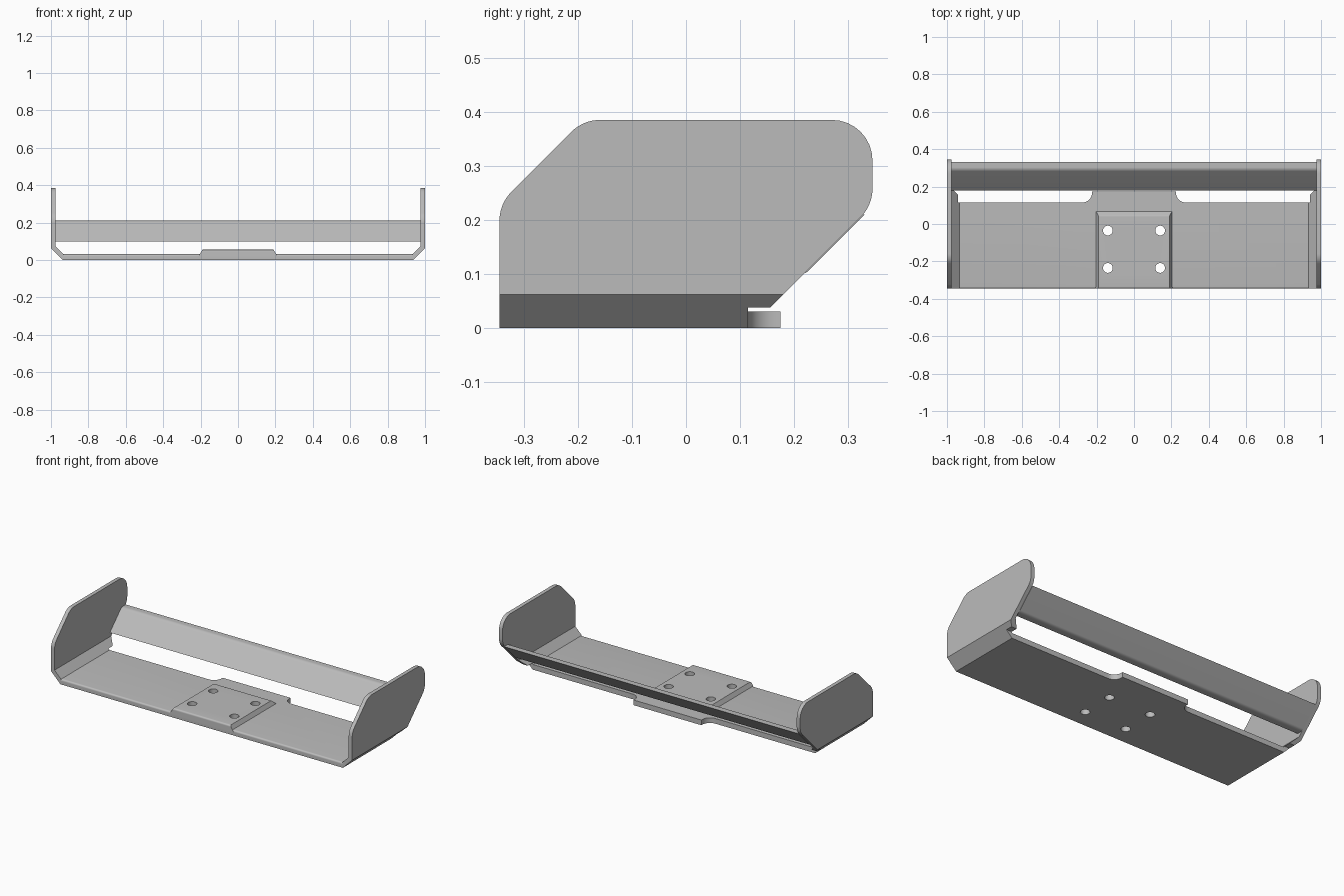
import bpy, bmesh, math
from mathutils import Vector

if "Cube" in bpy.data.objects:
    bpy.data.objects.remove(bpy.data.objects["Cube"])

grey = bpy.data.materials.new("plain grey")
grey.diffuse_color = (0.5, 0.5, 0.5, 1)
grey.use_nodes = True
grey.node_tree.nodes["Principled BSDF"].inputs["Base Color"].default_value = grey.diffuse_color


def rounded(corners, steps=8):
    """Corners are (a, b) or (a, b, radius); radiused ones become arcs."""
    out, n = [], len(corners)
    for i, c in enumerate(corners):
        p = Vector(c[:2])
        if len(c) == 2:
            out.append(p)
            continue
        u = (Vector(corners[i - 1][:2]) - p).normalized()
        v = (Vector(corners[(i + 1) % n][:2]) - p).normalized()
        half = u.angle(v) / 2
        t = c[2] / math.tan(half)
        centre = p + (u + v).normalized() * c[2] / math.sin(half)
        r0, r1 = p + u * t - centre, p + v * t - centre
        sweep = r0.angle(r1)
        for k in range(steps + 1):
            s = k / steps
            d = (r0 * math.sin((1 - s) * sweep) + r1 * math.sin(s * sweep)) / math.sin(sweep)
            out.append(centre + d)
    return out


def prism(name, pts, axis, lo, hi):
    """Extrude a 2D outline along one axis."""
    place = {"x": lambda p, h: (h, p[0], p[1]),
             "y": lambda p, h: (p[0], h, p[1]),
             "z": lambda p, h: (p[0], p[1], h)}[axis]
    bm = bmesh.new()
    a = [bm.verts.new(place(p, lo)) for p in pts]
    b = [bm.verts.new(place(p, hi)) for p in pts]
    bm.faces.new(a)
    bm.faces.new(b)
    for i in range(len(pts)):
        j = (i + 1) % len(pts)
        bm.faces.new((a[i], a[j], b[j], b[i]))
    bmesh.ops.recalc_face_normals(bm, faces=bm.faces)
    mesh = bpy.data.meshes.new(name)
    bm.to_mesh(mesh)
    bm.free()
    mesh.materials.append(grey)
    ob = bpy.data.objects.new(name, mesh)
    bpy.context.collection.objects.link(ob)
    return ob


def combine(target, tool, operation):
    mod = target.modifiers.new(operation, 'BOOLEAN')
    mod.operation, mod.solver, mod.object = operation, 'EXACT', tool
    bpy.context.view_layer.objects.active = target
    bpy.ops.object.modifier_apply(modifier=mod.name)
    bpy.data.objects.remove(tool)


def smooth(ob):
    bpy.ops.object.select_all(action='DESELECT')
    ob.select_set(True)
    bpy.context.view_layer.objects.active = ob
    bpy.ops.object.shade_smooth_by_angle(angle=math.radians(25))


# Tray: folded channel section trimmed to the end plate outline
half = [(0.938, 0), (1, 0.062), (1, 0.42), (0.977, 0.42), (0.977, 0.074), (0.934, 0.031)]
section = half + [(-x, z) for x, z in reversed(half)]
tray = prism("tray_with_end_plates", section, "y", -0.42, 0.42)
outline = rounded([(-0.345, -0.05), (0.115, -0.05), (0.115, 0.038), (0.156, 0.038),
                   (0.345, 0.227, 0.075), (0.345, 0.385, 0.075),
                   (-0.19, 0.385, 0.075), (-0.345, 0.23, 0.075)])
combine(tray, prism("outline", outline, "x", -1.1, 1.1), 'INTERSECT')

# Rounded upper front lip of the tray
lip = [(-0.36, 0.021)] + [(-0.335 - 0.01 * math.cos(a), 0.021 + 0.01 * math.sin(a))
                          for a in (k * math.pi / 12 for k in range(7))] + [(-0.36, 0.032)]
combine(tray, prism("lip_cut", lip, "x", -0.934, 0.934), 'DIFFERENCE')

# Rear tab with concave fillets
tab = rounded([(-0.3, 0.05), (-0.3, 0.115), (-0.225, 0.115, 0.05), (-0.225, 0.175),
               (0.225, 0.175), (0.225, 0.115, 0.05), (0.3, 0.115), (0.3, 0.05)])
combine(tray, prism("tab", tab, "z", 0, 0.031), 'UNION')

# Raised mounting pad with sloping sides
pad_profile = rounded([(-0.345, 0.01), (-0.345, 0.055, 0.01), (0.044, 0.055, 0.01),
                       (0.08, 0.019), (0.08, 0.01)], 6)
pad = prism("pad", pad_profile, "x", -1, 1)
for v in pad.data.vertices:
    v.co.x *= 0.223 - 0.6 * v.co.z
combine(tray, pad, 'UNION')

# Four bolt holes
for x in (-0.14, 0.14):
    for y in (-0.235, -0.035):
        ring = [(x + 0.026 * math.cos(k * math.pi / 16), y + 0.026 * math.sin(k * math.pi / 16))
                for k in range(32)]
        combine(tray, prism("hole", ring, "z", -0.1, 0.2), 'DIFFERENCE')
smooth(tray)

# Inclined rear slat between the end plates
slat_section = rounded([(0.18, 0.099), (0.22, 0.099, 0.03), (0.331, 0.21), (0.291, 0.21, 0.03)])
slat = prism("rear_slat", slat_section, "x", -0.977, 0.977)
smooth(slat)
